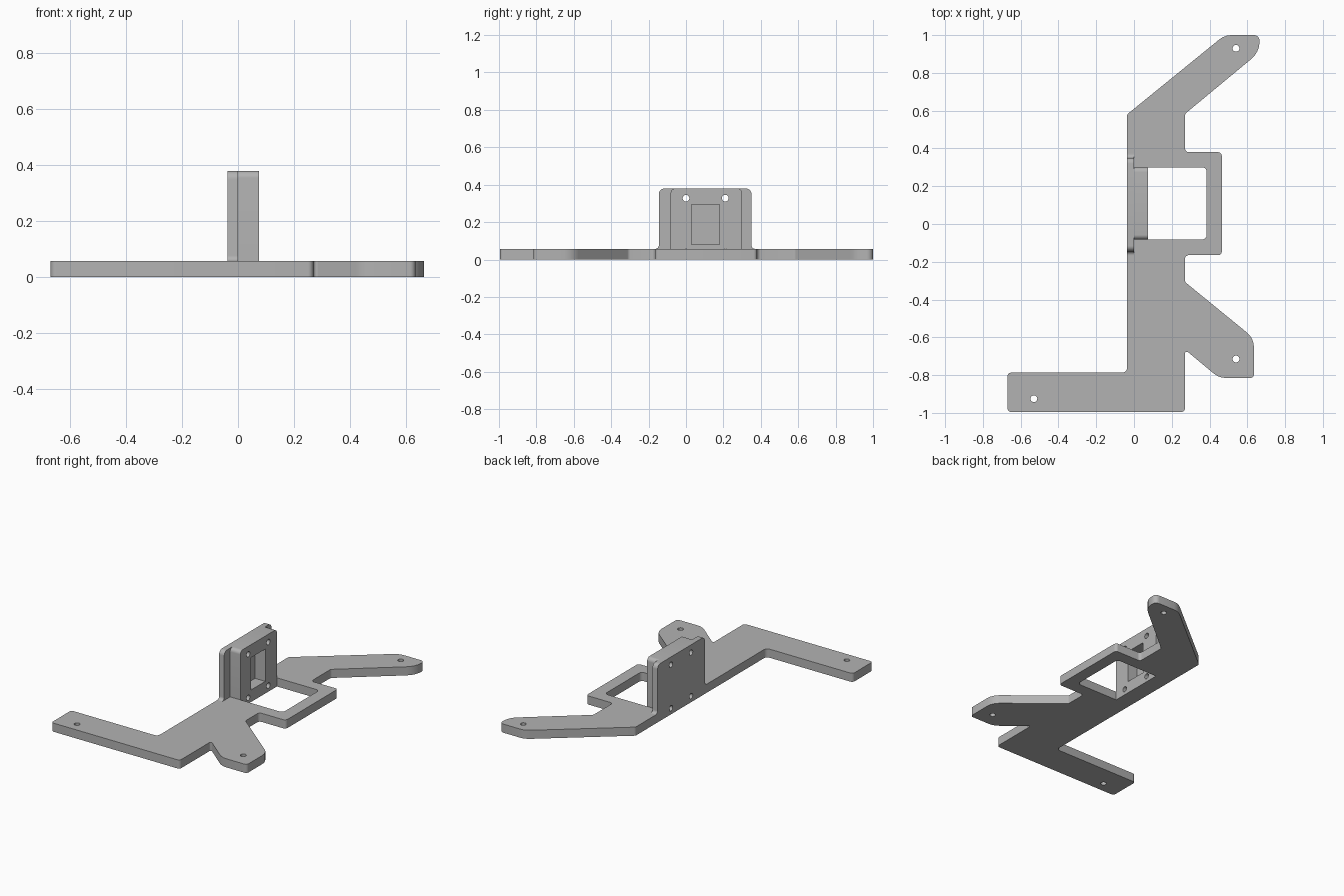
import bpy, bmesh, math
from mathutils import Vector

cube = bpy.data.objects.get("Cube")
if cube:
    bpy.data.objects.remove(cube, do_unlink=True)

grey = bpy.data.materials.new("mid grey")
grey.use_nodes = True
colour = (0.45, 0.45, 0.45, 1)
grey.diffuse_color = colour
grey.node_tree.nodes["Principled BSDF"].inputs["Base Color"].default_value = colour


def rounded(corners):
    """Outline from (x, y, radius) corners, each turned into a fillet arc."""
    points = []
    for i, (x, y, r) in enumerate(corners):
        p = Vector((x, y))
        a = (Vector(corners[i - 1][:2]) - p).normalized()
        b = (Vector(corners[(i + 1) % len(corners)][:2]) - p).normalized()
        if r == 0:
            points.append(p)
            continue
        half = a.angle(b) / 2
        centre = p + (a + b).normalized() * (r / math.sin(half))
        start = p + a * (r / math.tan(half)) - centre
        end = p + b * (r / math.tan(half)) - centre
        sweep = math.atan2(start.cross(end), start.dot(end))
        steps = max(3, round(abs(sweep) / math.radians(12)))
        for k in range(steps + 1):
            t = sweep * k / steps
            c, s = math.cos(t), math.sin(t)
            points.append(centre + Vector((c * start.x - s * start.y,
                                           s * start.x + c * start.y)))
    return points


def hole(x, y, r=0.018, sides=32):
    return [Vector((x + r * math.cos(math.tau * k / sides),
                    y + r * math.sin(math.tau * k / sides))) for k in range(sides)]


def slab(name, loops, low, high, upright=False):
    """Extrude filled loops from low to high, along z or (upright) along x."""
    curve = bpy.data.curves.new(name + "_profile", "CURVE")
    curve.dimensions = "2D"
    curve.fill_mode = "BOTH"
    curve.extrude = (high - low) / 2
    for loop in loops:
        spline = curve.splines.new("POLY")
        spline.points.add(len(loop) - 1)
        for point, p in zip(spline.points, loop):
            point.co = (p.x, p.y, 0, 1)
        spline.use_cyclic_u = True
    helper = bpy.data.objects.new(name + "_profile", curve)
    bpy.context.collection.objects.link(helper)
    bpy.context.view_layer.update()
    graph = bpy.context.evaluated_depsgraph_get()
    mesh = bpy.data.meshes.new_from_object(helper.evaluated_get(graph))
    bpy.data.objects.remove(helper, do_unlink=True)
    bpy.data.curves.remove(curve)

    bm = bmesh.new()
    bm.from_mesh(mesh)
    bmesh.ops.remove_doubles(bm, verts=bm.verts, dist=0.0001)
    for v in bm.verts:
        x, y, z = v.co
        z += (low + high) / 2
        v.co = (z, x, y) if upright else (x, y, z)
    bmesh.ops.recalc_face_normals(bm, faces=bm.faces)
    bm.to_mesh(mesh)
    bm.free()
    mesh.name = name
    mesh.materials.clear()
    mesh.materials.append(grey)
    obj = bpy.data.objects.new(name, mesh)
    bpy.context.collection.objects.link(obj)
    bpy.ops.object.select_all(action="DESELECT")
    obj.select_set(True)
    bpy.context.view_layer.objects.active = obj
    bpy.ops.object.shade_smooth_by_angle(angle=math.radians(30))
    return obj


BASE = 0.057   # base thickness
TOP = 0.38     # upright height
BACK, MID, FRONT = -0.037, 0.0, 0.075

# Base plate with three feet and the open frame, notched for the upright
base_outline = rounded([
    (-0.67, -0.995, 0.02), (0.27, -0.995, 0.02), (0.27, -0.665, 0.01),
    (0.45, -0.815, 0.1), (0.635, -0.815, 0.02), (0.635, -0.605, 0.1),
    (0.27, -0.307, 0.02), (0.27, -0.165, 0.02), (0.465, -0.165, 0.02),
    (0.465, 0.38, 0.02), (0.27, 0.38, 0.02), (0.27, 0.583, 0.02),
    (0.665, 0.91, 0.12), (0.665, 1.0, 0.03), (0.48, 1.0, 0.1),
    (BACK, 0.58, 0.02), (BACK, 0.375, 0), (MID, 0.375, 0),
    (MID, 0.3, 0), (0.385, 0.3, 0.025), (0.385, -0.082, 0.025),
    (MID, -0.082, 0), (MID, -0.17, 0), (BACK, -0.17, 0),
    (BACK, -0.787, 0.025), (-0.67, -0.787, 0.02)])
foot_holes = [hole(0.54, 0.93), hole(0.54, -0.715), hole(-0.53, -0.925)]
slab("base_plate", [base_outline] + foot_holes, 0, BASE)

# Four screw holes shared by both layers of the upright
screw_holes = [hole(y, z) for y in (0.0, 0.21) for z in (0.04, 0.328)]

# Upright back wall, flared into the base
wall = rounded([
    (-0.17, 0, 0), (0.375, 0, 0), (0.375, BASE, 0), (0.35, BASE, 0.02),
    (0.35, TOP, 0.03), (-0.145, TOP, 0.03), (-0.145, BASE, 0.02), (-0.17, BASE, 0)])
slab("back_wall", [wall] + screw_holes, BACK, MID, upright=True)

# Mounting block in front of the wall, with a rectangular pocket
block = rounded([(-0.082, 0, 0), (0.3, 0, 0), (0.3, TOP, 0.025), (-0.082, TOP, 0.025)])
pocket = rounded([(0.03, 0.08, 0), (0.178, 0.08, 0), (0.178, 0.294, 0), (0.03, 0.294, 0)])
slab("mounting_block", [block, pocket] + screw_holes, MID, FRONT, upright=True)
